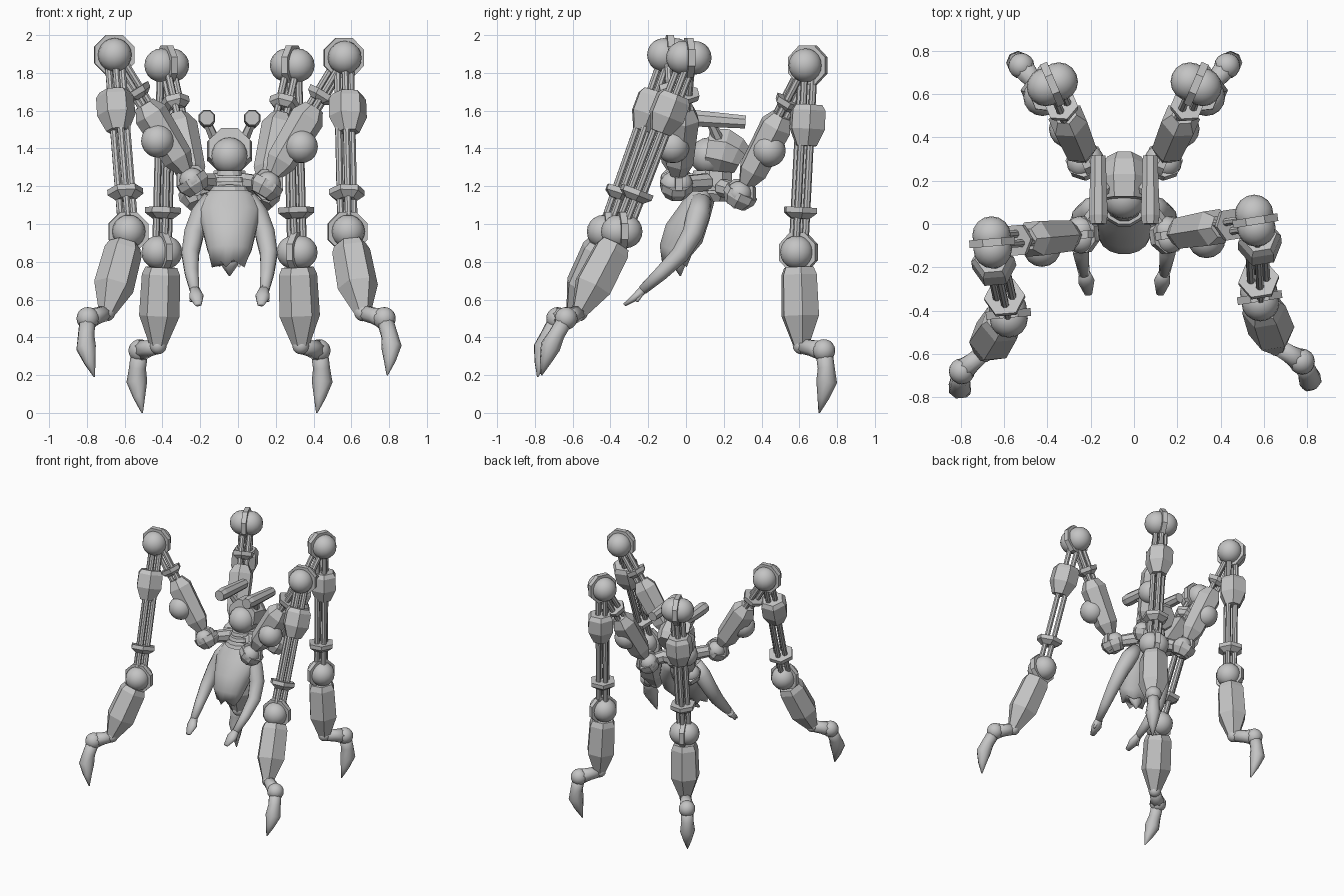
import bpy, bmesh, math
from mathutils import Vector

cube = bpy.data.objects.get("Cube")
if cube:
    bpy.data.objects.remove(cube)

grey = bpy.data.materials.new("plain grey")
grey.use_nodes = True
colour = (0.55, 0.55, 0.55, 1)
grey.diffuse_color = colour
grey.node_tree.nodes["Principled BSDF"].inputs["Base Color"].default_value = colour

CX = -0.045  # middle of the body


def finish(bm, name, smooth):
    bmesh.ops.recalc_face_normals(bm, faces=bm.faces[:])
    for f in bm.faces:
        f.smooth = smooth
    mesh = bpy.data.meshes.new(name)
    bm.to_mesh(mesh)
    bm.free()
    mesh.materials.append(grey)
    obj = bpy.data.objects.new(name, mesh)
    bpy.context.collection.objects.link(obj)
    return obj


def loft(name, pts, radii, sides=6, ref=(1, 0, 0), smooth=False):
    """Tube through points; each radius is a number or a (wide, deep) pair."""
    pts = [Vector(p) for p in pts]
    bm = bmesh.new()
    rings = []
    for i, (p, r) in enumerate(zip(pts, radii)):
        d = (pts[min(i + 1, len(pts) - 1)] - pts[max(i - 1, 0)]).normalized()
        u = Vector(ref)
        u = (u - d * u.dot(d)).normalized()
        v = d.cross(u)
        ru, rv = r if isinstance(r, tuple) else (r, r)
        ring = []
        for k in range(sides):
            a = math.tau * (k + 0.5) / sides
            ring.append(bm.verts.new(p + u * ru * math.cos(a) + v * rv * math.sin(a)))
        rings.append(ring)
    for lo, hi in zip(rings, rings[1:]):
        for k in range(sides):
            n = (k + 1) % sides
            bm.faces.new((lo[k], lo[n], hi[n], hi[k]))
    bm.faces.new(rings[0])
    bm.faces.new(rings[-1])
    return finish(bm, name, smooth)


def along(name, a, b, profile, sides=6, ref=(1, 0, 0), shift=Vector()):
    """Straight loft; the profile holds (fraction of the way, radius)."""
    return loft(name, [a.lerp(b, t) + shift for t, _ in profile],
                [r for _, r in profile], sides, ref)


def ball(name, p, r):
    bm = bmesh.new()
    bmesh.ops.create_uvsphere(bm, u_segments=16, v_segments=10, radius=r)
    bmesh.ops.translate(bm, verts=bm.verts[:], vec=Vector(p))
    return finish(bm, name, True)


def joint(name, p, r, axis, gap):
    # Two half-sunk balls with an octagonal plate between them
    for s in (-1, 1):
        ball(name + "_ball", p + axis * gap * s, r)
    loft(name + "_plate", [p - axis * 0.018, p + axis * 0.018],
         [r * 1.28] * 2, 8, (0, 0, 1))


def rods(name, a, b, t0, t1, count, ref, spread=0.036):
    d = (b - a).normalized()
    u = (ref - d * ref.dot(d)).normalized()
    v = d.cross(u)
    for k in range(count):
        g = math.tau * k / count
        along(name, a, b, [(t0, 0.019), (t1, 0.019)], 8, ref,
              (u * math.cos(g) + v * math.sin(g)) * spread)


def leg(name, hip, elbow, knee, low, shin_end, ankle, tip):
    hip, elbow, knee, low, shin_end, ankle, tip = map(
        Vector, (hip, elbow, knee, low, shin_end, ankle, tip))
    out = knee - hip
    out.z = 0
    out.normalize()
    axis = out.cross(Vector((0, 0, 1)))

    # Upper arm: hip, faceted casing, pistons and flange
    joint(name + "_hip", hip, 0.067, axis, 0.02)
    along(name + "_hip_cup", hip, knee, [(-0.09, 0.06), (-0.03, 0.09), (0.02, 0.09)],
          8, axis)
    along(name + "_arm_casing", hip, knee,
          [(0.08, 0.045), (0.18, 0.082), (0.53, 0.092), (0.61, 0.055)], 6, axis)
    rods(name + "_arm_piston", hip, knee, 0.5, 0.97, 3, axis, 0.03)
    along(name + "_arm_flange", hip, knee,
          [(0.66, 0.045), (0.69, 0.075), (0.73, 0.08)], 6, axis)
    ball(name + "_elbow", elbow, 0.088)
    along(name + "_elbow_mount", elbow, hip.lerp(knee, 0.35),
          [(0, 0.07), (1, 0.07)], 8, (0, 0, 1))

    # Forearm: knee, block, long pistons, flange and lower joint
    joint(name + "_knee", knee, 0.089, axis, 0.032)
    along(name + "_block", knee, low,
          [(0.21, 0.08), (0.24, 0.1), (0.34, 0.102), (0.43, 0.06)], 6, axis, out * 0.015)
    rods(name + "_long_piston", knee, low, 0.05, 0.97, 4, axis)
    along(name + "_flange", knee, low,
          [(0.76, 0.095), (0.79, 0.095), (0.82, 0.055)], 6, axis)
    joint(name + "_lower_joint", low, 0.088, axis, 0.022)

    # Shin and hooked claw
    along(name + "_shin", low, shin_end,
          [(0.16, 0.085), (0.24, 0.102), (0.68, 0.108), (1, 0.045)], 6, axis)
    ball(name + "_shin_tip", shin_end, 0.045)
    push = (ankle - shin_end)
    push.z = 0
    push.normalize()
    loft(name + "_foot", [shin_end, shin_end.lerp(ankle, 0.5), ankle],
         [0.042, 0.045, 0.058], 8, (0, 0, 1), True)
    ball(name + "_ankle", ankle, 0.06)
    loft(name + "_claw",
         [ankle, ankle.lerp(tip, 0.28) + push * 0.025,
          ankle.lerp(tip, 0.5) + push * 0.035,
          ankle.lerp(tip, 0.75) + push * 0.02, tip],
         [0.045, 0.045, 0.055, 0.032, 0.004], 8, axis, True)


# Front legs stand in different poses
leg("left_front_leg", (0.156, -0.05, 1.21), (0.335, -0.07, 1.41),
    (0.56, 0.015, 1.88), (0.58, -0.34, 0.96), (0.66, -0.565, 0.53),
    (0.775, -0.635, 0.5), (0.79, -0.765, 0.2))
leg("right_front_leg", (-0.245, -0.05, 1.23), (-0.425, -0.11, 1.44),
    (-0.655, -0.085, 1.895), (-0.58, -0.415, 0.96), (-0.695, -0.595, 0.53),
    (-0.795, -0.68, 0.5), (-0.76, -0.785, 0.19))

# Rear legs mirror each other
for name, s in (("left_rear_leg", 1), ("right_rear_leg", -1)):
    leg(name, (CX + s * 0.18, 0.29, 1.16), (CX + s * 0.26, 0.44, 1.39),
        (CX + s * 0.332, 0.645, 1.84), (CX + s * 0.358, 0.595, 0.85),
        (CX + s * 0.378, 0.61, 0.355), (CX + s * 0.475, 0.73, 0.33),
        (CX + s * 0.462, 0.705, 0))

# Yokes joining the hips to the body
for name, hips, y, z in (
        ("front_yoke", ((-0.245, -0.05, 1.23), (0.156, -0.05, 1.21)), 0.1, 1.22),
        ("rear_yoke", ((-0.225, 0.29, 1.16), (0.135, 0.29, 1.16)), 0.2, 1.19)):
    a, b = hips
    loft(name, [a, (CX - 0.09, y, z), (CX + 0.09, y, z), b],
         [0.042, 0.05, 0.05, 0.042], 8, (0, 0, 1))
loft("hub", [(CX, 0.15, 1.12), (CX, 0.15, 1.16), (CX, 0.16, 1.28)],
     [0.07, 0.1, 0.09], 8)

# Head, hood and collar rings
ball("head", (CX, 0.12, 1.36), 0.098)
loft("hood", [(CX, 0.11, 1.4), (CX, 0.2, 1.385), (CX, 0.26, 1.36), (CX, 0.295, 1.34)],
     [0.118, 0.13, 0.11, 0.085], 8)
for z, r in ((1.27, 0.07), (1.235, 0.088), (1.19, 0.115)):
    loft("collar_ring", [(CX, 0.1, z - 0.012), (CX, 0.1, z + 0.012)], [r, r * 0.9], 12)

# Pair of barrels above the head
for s in (-1, 1):
    x = CX + s * 0.12
    loft("barrel", [(x, 0, 1.562), (x, 0.04, 1.56), (x, 0.315, 1.54)],
         [0.04, 0.047, 0.037], 8)
    loft("barrel_strut", [(x, 0.13, 1.54), (CX + s * 0.07, 0.18, 1.43)],
         [0.022, 0.03], 6)

# Torso with a ragged lower hem
torso = loft("torso", [(CX, 0.09, 1.2), (CX, 0.08, 1.14), (CX, 0.045, 1.06),
                       (CX, -0.01, 0.95), (CX, -0.055, 0.86), (CX, -0.055, 0.81)],
             [(0.075, 0.05), (0.145, 0.075), (0.17, 0.09),
              (0.14, 0.11), (0.118, 0.09), (0.095, 0.07)], 16, smooth=True)
for i, v in enumerate(torso.data.vertices):
    if i >= 16 * 5 and i % 3 == 0:
        v.co.z -= 0.04
loft("torso_tail", [(CX, -0.045, 0.84), (CX, -0.035, 0.78), (CX, -0.03, 0.725)],
     [(0.07, 0.05), (0.045, 0.035), 0.004], 8, smooth=True)

# Hanging arms with narrow hands
for s in (-1, 1):
    path = [(0.09, 0.08, 1.13), (0.145, 0.065, 1.05), (0.188, 0.035, 0.95),
            (0.208, -0.03, 0.84), (0.2, -0.13, 0.74), (0.185, -0.23, 0.65)]
    loft("hanging_arm", [(CX + s * x, y, z) for x, y, z in path],
         [0.055, 0.062, 0.055, 0.048, 0.038, 0.026], 10, smooth=True)
    loft("hand", [(CX + s * 0.186, -0.22, 0.66), (CX + s * 0.175, -0.265, 0.615),
                  (CX + s * 0.165, -0.325, 0.572)],
         [0.025, (0.04, 0.022), (0.018, 0.01)], 8, smooth=True)
    loft("thumb", [(CX + s * 0.185, -0.23, 0.65), (CX + s * 0.205, -0.26, 0.59)],
         [0.018, 0.008], 6, smooth=True)
